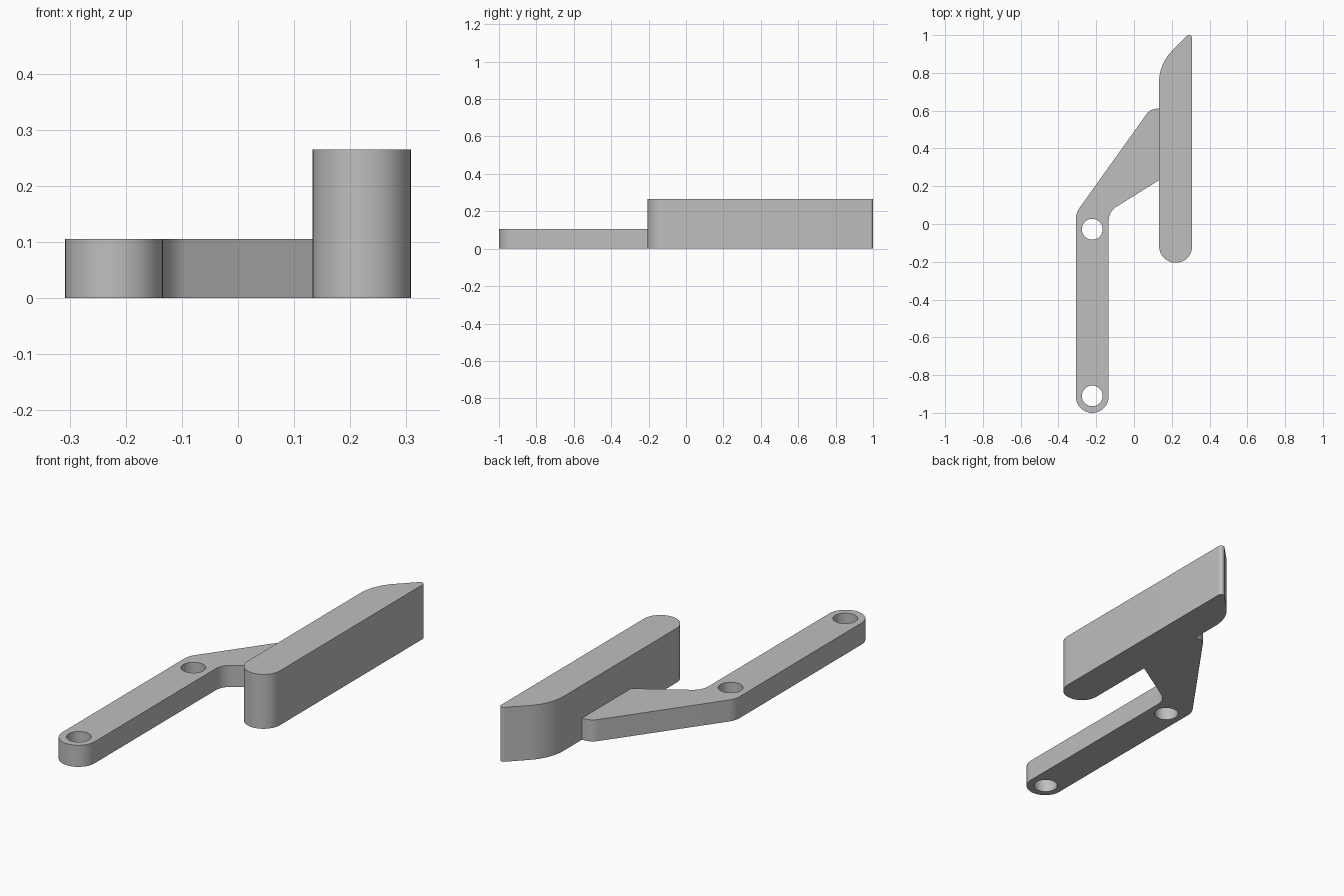
import bpy, bmesh
from math import sin, cos, tan, pi, radians
from mathutils import Vector

cube = bpy.data.objects.get("Cube")
if cube:
    bpy.data.objects.remove(cube, do_unlink=True)

grey = bpy.data.materials.new("plain_grey")
grey.use_nodes = True
colour = (0.52, 0.52, 0.52, 1)
grey.diffuse_color = colour
grey.node_tree.nodes["Principled BSDF"].inputs["Base Color"].default_value = colour


def rounded(corners, steps=14):
    """Outline through (x, y, radius) corners, each rounded by an arc."""
    out = []
    for i, (x, y, r) in enumerate(corners):
        p = Vector((x, y))
        if r == 0:
            out.append(p)
            continue
        a = (Vector(corners[i - 1][:2]) - p).normalized()
        b = (Vector(corners[(i + 1) % len(corners)][:2]) - p).normalized()
        half = a.angle(b) / 2
        centre = p + (a + b).normalized() * (r / sin(half))
        start = p + a * (r / tan(half)) - centre
        end = p + b * (r / tan(half)) - centre
        sweep = start.angle(end)
        for k in range(steps + 1):
            t = k / steps
            out.append(centre + (start * sin((1 - t) * sweep) + end * sin(t * sweep)) / sin(sweep))
    return out


def circle(x, y, r, sides=40):
    return [Vector((x + r * cos(2 * pi * k / sides), y + r * sin(2 * pi * k / sides)))
            for k in range(sides)]


def plate(name, loops, height):
    """Fill the outline (with holes) and raise it to the given height."""
    bm = bmesh.new()
    for loop in loops:
        vs = [bm.verts.new((p.x, p.y, 0)) for p in loop]
        for i, v in enumerate(vs):
            bm.edges.new((vs[i - 1], v))
    bmesh.ops.triangle_fill(bm, use_beauty=True, edges=bm.edges[:], normal=(0, 0, 1))
    top = bmesh.ops.extrude_face_region(bm, geom=bm.faces[:], use_keep_orig=True)["geom"]
    bmesh.ops.translate(bm, vec=(0, 0, height),
                        verts=[g for g in top if isinstance(g, bmesh.types.BMVert)])
    bmesh.ops.recalc_face_normals(bm, faces=bm.faces[:])
    mesh = bpy.data.meshes.new(name)
    bm.to_mesh(mesh)
    bm.free()
    mesh.materials.append(grey)
    obj = bpy.data.objects.new(name, mesh)
    bpy.context.collection.objects.link(obj)
    bpy.ops.object.select_all(action='DESELECT')
    obj.select_set(True)
    bpy.context.view_layer.objects.active = obj
    bpy.ops.object.shade_smooth_by_angle(angle=radians(30))
    return obj


R = 0.0869          # half width of both bars
LEFT, INNER = -0.308, 0.133

# Thin bent arm with two pivot holes
arm = rounded([
    (LEFT, -1, R), (LEFT + 0.174, -1, R),
    (LEFT + 0.174, 0.066, R),
    (INNER, 0.232, 0), (INNER, 0.61, 0),
    (0.088, 0.612, 0.07), (LEFT, 0.058, 0.1),
])
holes = [circle(LEFT + 0.087, y, 0.055) for y in (-0.91, -0.028)]
plate("pivot_arm", [arm] + holes, 0.105)

# Tall handle bar with a round front end and a slanted back tip
bar = rounded([
    (INNER, -0.205, R), (0.308, -0.205, R),
    (0.308, 1.023, 0.016), (INNER, 0.848, 0.23),
])
plate("handle_bar", [bar], 0.265)
